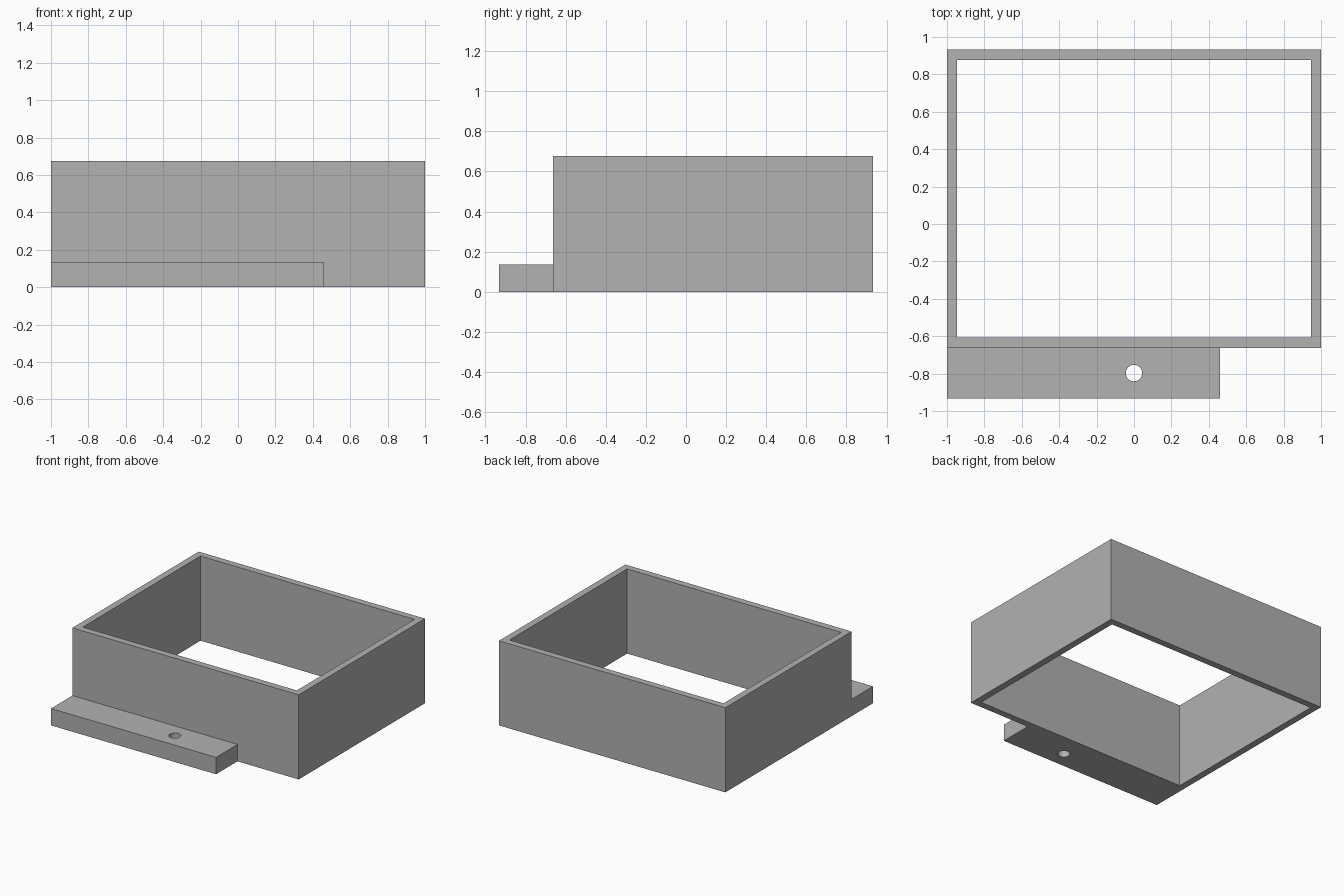
import bpy
import bmesh
from math import cos, sin, tau, radians

cube = bpy.data.objects.get("Cube")
if cube:
    bpy.data.objects.remove(cube, do_unlink=True)

# Single grey material
GREY = (0.445, 0.445, 0.445, 1.0)
grey = bpy.data.materials.new("plain_grey")
grey.use_nodes = True
grey.diffuse_color = GREY
grey.node_tree.nodes["Principled BSDF"].inputs["Base Color"].default_value = GREY


def rectangle(x0, x1, y0, y1):
    return [(x0, y0), (x1, y0), (x1, y1), (x0, y1)]


def circle(cx, cy, radius, sides=32):
    return [(cx + radius * cos(tau * i / sides), cy + radius * sin(tau * i / sides))
            for i in range(sides)]


def extruded_plate(name, outline, opening, height):
    """Solid of the given height with an opening cut right through it."""
    bm = bmesh.new()
    edges = []
    for loop in (outline, opening):
        verts = [bm.verts.new((x, y, 0)) for x, y in loop]
        edges += [bm.edges.new((v, verts[i - 1])) for i, v in enumerate(verts)]
    bmesh.ops.triangle_fill(bm, edges=edges, use_beauty=True, normal=(0, 0, 1))
    top = bmesh.ops.extrude_face_region(bm, geom=bm.faces[:])["geom"]
    bmesh.ops.translate(bm, vec=(0, 0, height),
                        verts=[g for g in top if isinstance(g, bmesh.types.BMVert)])
    bmesh.ops.recalc_face_normals(bm, faces=bm.faces[:])
    mesh = bpy.data.meshes.new(name)
    bm.to_mesh(mesh)
    bm.free()
    mesh.materials.append(grey)
    obj = bpy.data.objects.new(name, mesh)
    bpy.context.collection.objects.link(obj)
    bpy.ops.object.select_all(action="DESELECT")
    obj.select_set(True)
    bpy.context.view_layer.objects.active = obj
    bpy.ops.object.shade_smooth_by_angle(angle=radians(30))
    return obj


WALL = 0.054
BACK, FRONT, TAB_FRONT = 0.932, -0.662, -0.932

# Open rectangular wall frame
extruded_plate("wall_frame",
               rectangle(-1, 1, FRONT, BACK),
               rectangle(-1 + WALL, 1 - WALL, FRONT + WALL, BACK - WALL),
               0.676)

# Low mounting tab with a screw hole
extruded_plate("mounting_tab",
               rectangle(-1, 0.459, TAB_FRONT, FRONT),
               circle(0, (TAB_FRONT + FRONT) / 2, 0.044),
               0.135)
